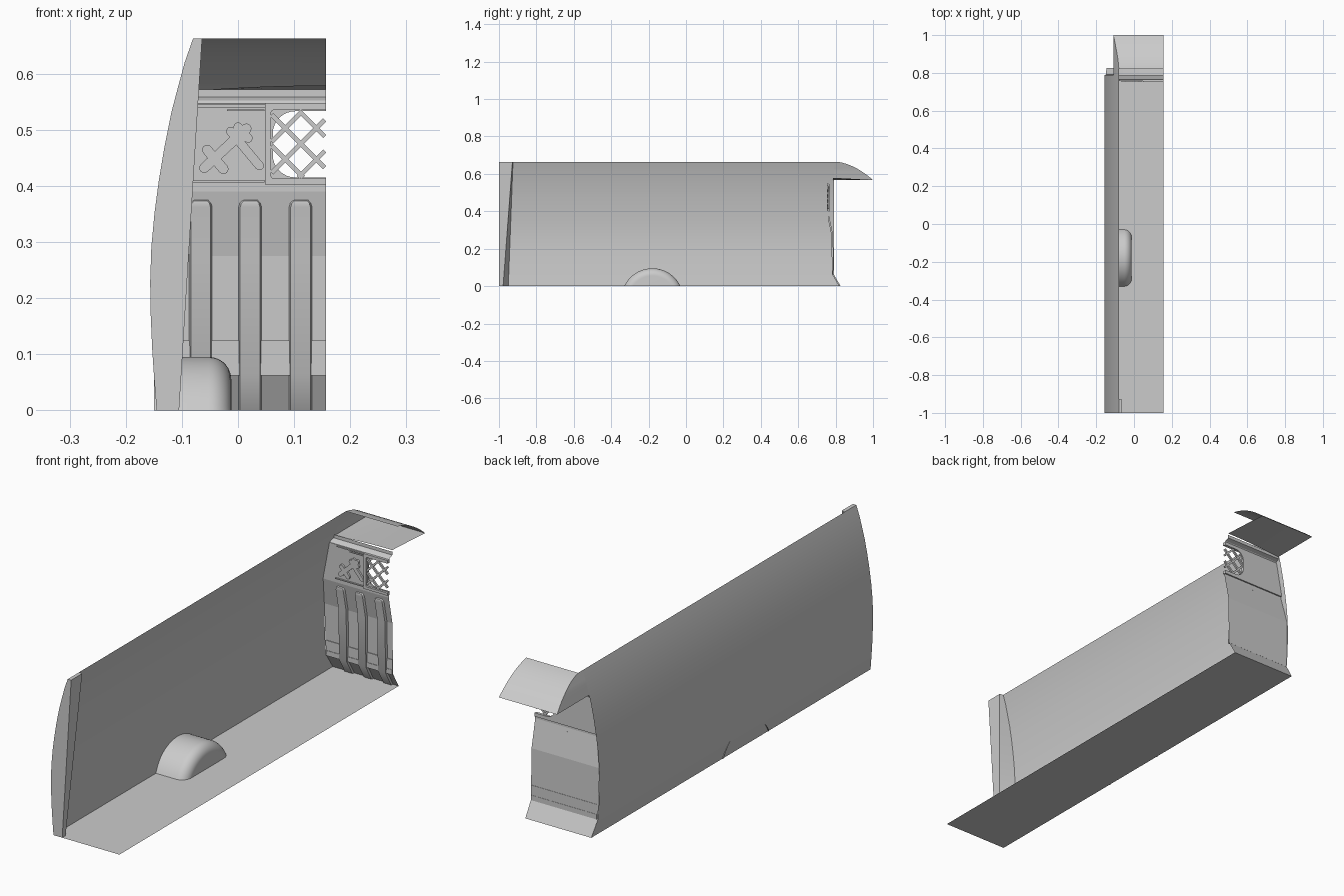
import bpy, bmesh, math

if "Cube" in bpy.data.objects:
    bpy.data.objects.remove(bpy.data.objects["Cube"])

XR = 0.157                     # open cut plane on the right
WALL = [(-.145, 0), (-.149, .05), (-.153, .11), (-.156, .18), (-.1565, .23), (-.1545, .29),
        (-.149, .35), (-.141, .41), (-.131, .47), (-.119, .53), (-.108, .572), (-.095, .62), (-.08, .663)]
BULK = [(.827, 0), (.79, .063), (.786, .275), (.762, .39)]      # (y, z) lower bulkhead


def interp(pts, z):
    for (a, za), (b, zb) in zip(pts, pts[1:]):
        if z <= zb:
            return a + (b - a) * (z - za) / (zb - za)
    return pts[-1][0]


def wall_x(z):
    return interp(WALL, z)


def finish(name, bm, smooth=True):
    bmesh.ops.recalc_face_normals(bm, faces=bm.faces)
    me = bpy.data.meshes.new(name)
    bm.to_mesh(me)
    bm.free()
    ob = bpy.data.objects.new(name, me)
    bpy.context.collection.objects.link(ob)
    if smooth:
        bpy.ops.object.select_all(action='DESELECT')
        ob.select_set(True)
        bpy.context.view_layer.objects.active = ob
        bpy.ops.object.shade_smooth_by_angle(angle=math.radians(30))
    return ob


def loft(name, rows, closed=False, caps=(False, False), smooth=True):
    """Skin a surface through rows of points."""
    bm = bmesh.new()
    vs = [[bm.verts.new(p) for p in r] for r in rows]
    n = len(vs[0])
    for a, b in zip(vs, vs[1:]):
        for i in range(n if closed else n - 1):
            j = (i + 1) % n
            bm.faces.new((a[i], a[j], b[j], b[i]))
    if caps[0]:
        bm.faces.new(vs[0])
    if caps[1]:
        bm.faces.new(vs[-1])
    return finish(name, bm, smooth)


def prisms(name, polys, y0, y1):
    """Extrude xz outlines between two depths, all in one object."""
    bm = bmesh.new()
    for poly in polys:
        f = [bm.verts.new((x, y0, z)) for x, z in poly]
        b = [bm.verts.new((x, y1, z)) for x, z in poly]
        bm.faces.new(f)
        bm.faces.new(b[::-1])
        for i in range(len(poly)):
            j = (i + 1) % len(poly)
            bm.faces.new((f[i], f[j], b[j], b[i]))
    return finish(name, bm, False)


def rect(x0, z0, x1, z1):
    return [(x0, z0), (x1, z0), (x1, z1), (x0, z1)]


def bar(p, q, w, rounded=False):
    a = math.atan2(q[1] - p[1], q[0] - p[0])
    n = 8 if rounded else 1
    pts = []
    for c, base in ((q, a - math.pi / 2), (p, a + math.pi / 2)):
        for i in range(n + 1):
            t = base + math.pi * i / n
            pts.append((c[0] + w / 2 * math.cos(t), c[1] + w / 2 * math.sin(t)))
    return pts


def c_shape(left, z0, z1, hx, h0, h1, r):
    """Outline with a round-cornered opening that runs out at the cut plane."""
    pts = [(XR, h0)]
    for cz, base in ((h0 + r, -90), (h1 - r, -180)):
        for i in range(9):
            t = math.radians(base - 90 * i / 8)
            pts.append((hx + r + r * math.cos(t), cz + r * math.sin(t)))
    return pts + [(XR, h1), (XR, z1), (left(z1), z1), (left(z0), z0), (XR, z0)]


# floor
loft("floor", [[(-.145, -1, 0), (XR, -1, 0)], [(-.145, .827, 0), (XR, .827, 0)]], smooth=False)

# curved side wall, its rear end follows the bulkhead foot
zs = sorted([z for _, z in WALL] + [.063])
loft("side_wall", [[(wall_x(z), -1, z), (wall_x(z), max(.79, interp(BULK, z)), z)] for z in zs])

# rear door pillar
rows = []
for z in zs:
    t = z / .663
    xi = -.105 + .041 * t
    rows.append([(wall_x(z), -1, z), (xi, -1, z), (xi, -.978 + .05 * t, z), (wall_x(z), -.95 + .025 * t, z)])
loft("door_pillar", rows, closed=True, caps=(True, True))

# roof over the cab: curved top, side cheek and shelf
roof = []
for i in range(13):
    t = i / 12
    roof.append((.82 + .18 * t, .663 - .096 * (.35 * t + .65 * t * t)))
loft("cab_roof", [[(wall_x(z), y, z), (XR, y, z)] for y, z in roof])
loft("cab_roof_cheek", [[(wall_x(z), .79, z), (wall_x(z), y, z)] for y, z in roof])
rows = []
for i in range(9):
    s = i / 8
    x = wall_x(.567) + (XR - wall_x(.567)) * s
    c = .012 * (1 - (1 - s) ** 2)
    rows.append([(x, .785, .567 + c), (x, .9, .567 + c * .5), (x, 1, .567)])
loft("cab_shelf", rows)

# bulkhead lower sheet and top lip
low = [(y, z) for y, z in BULK] + [(.762, .402)]
loft("bulkhead_lower", [[(wall_x(z), y, z), (XR, y, z)] for y, z in low], smooth=False)
lip = [(.762, .545), (.768, .552), (.785, .558), (.785, .572)]
loft("bulkhead_lip", [[(wall_x(z), y, z), (XR, y, z)] for y, z in lip], smooth=False)

# bulkhead upper panel with rounded window opening
prisms("bulkhead_window_panel", [c_shape(wall_x, .40, .547, .062, .415, .533, .04)], .762, .768)
prisms("window_frame", [c_shape(lambda z: .048, .402, .548, .059, .413, .535, .005)], .753, .763)

# diagonal window lattice
bars = []
x0, x1, z0, z1 = .06, .1545, .415, .533
for s in (1, -1):
    for k in range(-3, 4):
        c = .112 + k * .0555               # x = c + s * (z - .475)
        lo, hi = z0, z1
        a, b = sorted((.475 + s * (x0 - c), .475 + s * (x1 - c)))
        lo, hi = max(lo, a), min(hi, b)
        if hi - lo > .01:
            bars.append(bar((c + s * (lo - .475), lo), (c + s * (hi - .475), hi), .008))
prisms("window_lattice", bars, .755, .763)

# crossed bars in relief beside the window
prisms("relief_bars", [bar((-.06, .432), (.015, .502), .018, True),
                       bar((-.055, .464), (-.026, .43), .018, True),
                       bar((-.013, .497), (.038, .436), .016, True),
                       bar((.0, .505), (.018, .485), .016, True)], .754, .763)
prisms("panel_trim", [rect(-.085, .406, .047, .410), rect(-.078, .540, XR, .545),
                      rect(-.02, .533, .047, .536)], .757, .763)

# pressed vertical ribs on the bulkhead
for n, xa in enumerate((-.087, .001, .091)):
    xb, rows = xa + .041, []
    for z, inset, h in ((0, 0, .009), (.063, 0, .009), (.275, 0, .009), (.362, 0, .009),
                        (.369, .002, .008), (.373, .006, .006), (.375, .007, 0)):
        y, i = interp(BULK, z), inset
        rows.append([(xa + i, y, z), (xa + i + .003, y - h, z), (xb - i - .003, y - h, z), (xb - i, y, z)])
    loft(f"bulkhead_rib_{n + 1}", rows)

# kick rails between the ribs
prisms("kick_rail", [rect(-.145, .062, XR, .083)], .784, .791)
prisms("kick_panel", [rect(-.145, .083, XR, .124)], .786, .79)

# wheel arch: circular segment with a rounded inner edge
R, cz, r = .166, -.071, .04
rows = []
for x, d in [(-.15, 0)] + [(-.052 + r * math.sin(math.radians(a)), r * (1 - math.cos(math.radians(a))))
                           for a in range(0, 91, 10)]:
    rad = R - d
    half = math.acos(-cz / rad)
    rows.append([(x, -.18 + rad * math.sin(t), cz + rad * math.cos(t))
                 for t in [half * (i / 16 - 1) for i in range(33)]])
loft("wheel_arch", rows, caps=(False, True))
